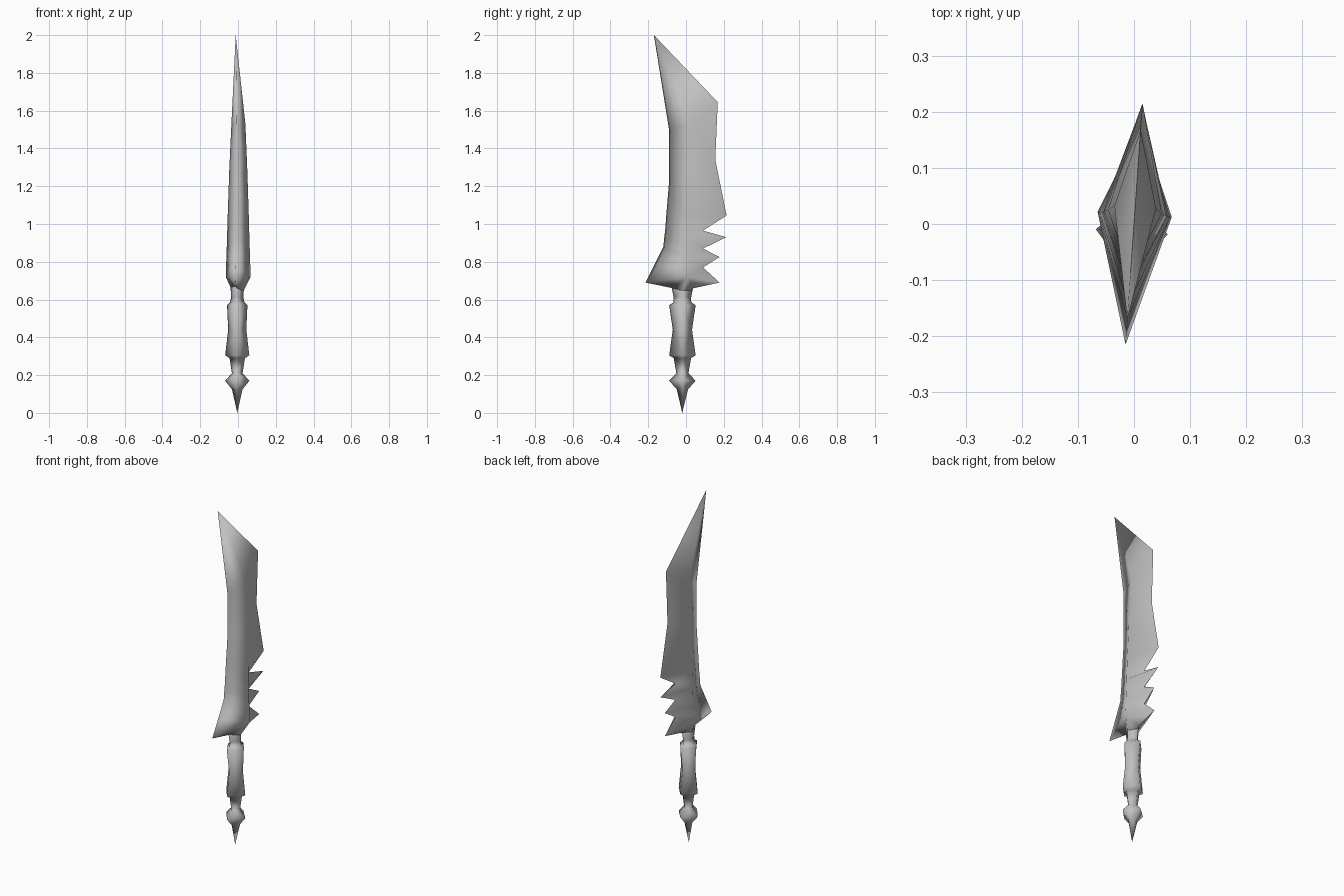
import bpy, bmesh

cube = bpy.data.objects.get("Cube")
if cube:
    bpy.data.objects.remove(cube, do_unlink=True)

steel = bpy.data.materials.new("grey_steel")
steel.use_nodes = True
colour = (0.53, 0.53, 0.53, 1)
steel.diffuse_color = colour
steel.node_tree.nodes["Principled BSDF"].inputs["Base Color"].default_value = colour

TWIST = 0.07  # the whole weapon is turned slightly about its long axis


def loft(name, rings, start, end, sharp_back=False):
    """Skin four-point rings, fan each end to a point, and shade smooth."""
    bm = bmesh.new()
    rows = [[bm.verts.new(p) for p in ring] for ring in rings]
    for a, b in zip(rows, rows[1:]):
        for i in range(4):
            j = (i + 1) % 4
            bm.faces.new((a[i], a[j], b[j], b[i]))
    ends = [bm.verts.new(start), bm.verts.new(end)]
    for row, v in zip((rows[0], rows[-1]), ends):
        for i in range(4):
            bm.faces.new((row[i], row[(i + 1) % 4], v))
    bmesh.ops.triangulate(bm, faces=[f for f in bm.faces if len(f.verts) > 3],
                          quad_method="SHORT_EDGE")
    bmesh.ops.recalc_face_normals(bm, faces=bm.faces)
    for f in bm.faces:
        f.smooth = True
    # Keep the toothed back and the slanted top crisp
    if sharp_back:
        back = [row[2] for row in rows] + [ends[1]]
        for a, b in zip(back, back[1:]):
            bm.edges.get((a, b)).smooth = False
    mesh = bpy.data.meshes.new(name)
    bm.to_mesh(mesh)
    bm.free()
    mesh.materials.append(steel)
    bpy.context.collection.objects.link(bpy.data.objects.new(name, mesh))


def diamond(front_y, front_z, half, ridge_y, ridge_z, back_y, back_z, centre_x=0):
    """Diamond section: front edge, left ridge, back edge, right ridge."""
    pts = [(0, front_y, front_z), (half, ridge_y, ridge_z),
           (0, back_y, back_z), (-half, ridge_y, ridge_z)]
    return [(centre_x + x + TWIST * y, y - TWIST * x, z) for x, y, z in pts]


# Blade, from the shoulder up through the teeth to the slanted point
blade = [diamond(*r) for r in (
    (-0.07, 0.66, 0.032, -0.015, 0.65, 0.04, 0.66),
    (-0.215, 0.69, 0.066, 0.017, 0.72, 0.178, 0.69),
    (-0.17, 0.78, 0.064, 0.017, 0.77, 0.09, 0.77),
    (-0.145, 0.83, 0.063, 0.017, 0.82, 0.178, 0.825),
    (-0.12, 0.88, 0.061, 0.017, 0.87, 0.09, 0.87),
    (-0.115, 0.93, 0.059, 0.017, 0.93, 0.213, 0.93),
    (-0.11, 0.97, 0.058, 0.017, 0.97, 0.09, 0.965),
    (-0.105, 1.04, 0.056, 0.018, 1.04, 0.215, 1.045),
    (-0.09, 1.22, 0.048, 0.022, 1.28, 0.155, 1.34),
    (-0.09, 1.5, 0.037, 0.03, 1.53, 0.168, 1.645),
)]
loft("blade", blade, (0, -0.015, 0.6), (-0.012, -0.17, 2.0), sharp_back=True)

# Handle: side radius, front-to-back radius and height, from pommel to neck
handle = [diamond(-0.019 - ry, z, rx, -0.014, z, -0.019 + ry, z, -0.003) for rx, ry, z in (
    (0.028, 0.03, 0.125),
    (0.064, 0.07, 0.17),
    (0.028, 0.032, 0.21),
    (0.041, 0.046, 0.29),
    (0.064, 0.07, 0.305),
    (0.048, 0.051, 0.44),
    (0.054, 0.07, 0.57),
    (0.038, 0.047, 0.585),
    (0.033, 0.046, 0.61),
    (0.035, 0.056, 0.66),
)]
loft("handle", handle, (-0.004, -0.02, 0), (-0.004, -0.015, 0.75))
